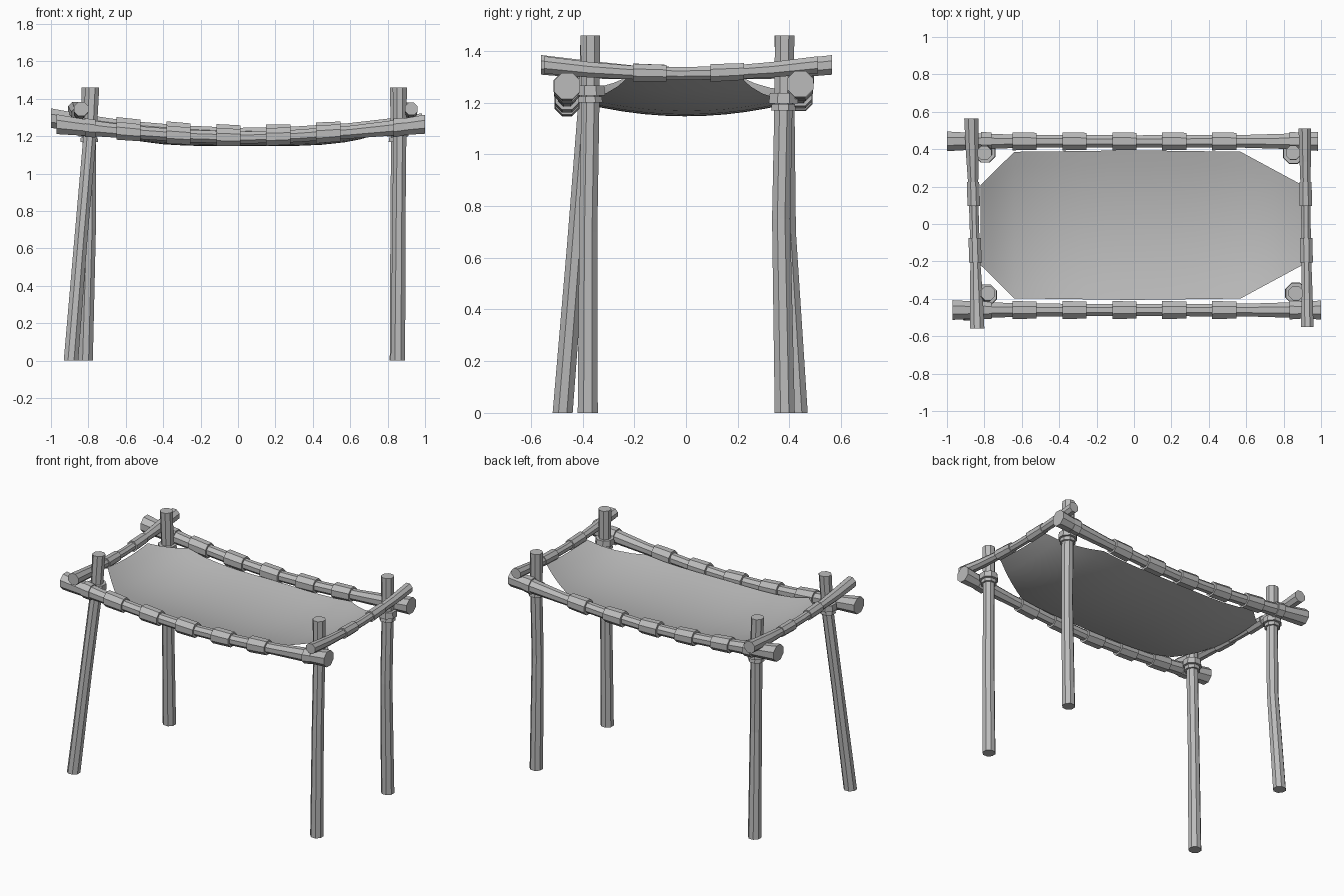
import bpy, bmesh, math
from mathutils import Vector

cube = bpy.data.objects.get("Cube")
if cube:
    bpy.data.objects.remove(cube, do_unlink=True)

grey = bpy.data.materials.new("plain_grey")
grey.use_nodes = True
colour = (0.5, 0.5, 0.5, 1)
grey.diffuse_color = colour
grey.node_tree.nodes["Principled BSDF"].inputs["Base Color"].default_value = colour

SIDES = 8


def add_object(name, bm):
    bmesh.ops.recalc_face_normals(bm, faces=bm.faces)
    mesh = bpy.data.meshes.new(name)
    bm.to_mesh(mesh)
    bm.free()
    mesh.materials.append(grey)
    obj = bpy.data.objects.new(name, mesh)
    bpy.context.collection.objects.link(obj)
    return obj


def tube(name, axis, points, radii):
    """Capped faceted pole whose rings lie square to the given axis (0, 1 or 2)."""
    bm = bmesh.new()
    rings = []
    for point, radius in zip(points, radii):
        ring = []
        for i in range(SIDES):
            a = math.tau * (i + 0.5) / SIDES
            offset = Vector((0, 0, 0))
            offset[(axis + 1) % 3] = radius * math.cos(a)
            offset[(axis + 2) % 3] = radius * math.sin(a)
            ring.append(bm.verts.new(Vector(point) + offset))
        rings.append(ring)
    for lower, upper in zip(rings, rings[1:]):
        for i in range(SIDES):
            j = (i + 1) % SIDES
            bm.faces.new((lower[i], lower[j], upper[j], upper[i]))
    bm.faces.new(rings[0])
    bm.faces.new(rings[-1])
    return add_object(name, bm)


def along(points, axis, value):
    """Point on a polyline where the given coordinate equals value."""
    for a, b in zip(points, points[1:]):
        if a[axis] <= value <= b[axis]:
            t = (value - a[axis]) / (b[axis] - a[axis])
            return Vector(a).lerp(Vector(b), t)
    return Vector(points[-1])


def sleeve(name, axis, path, centre, width, radius):
    ends = [along(path, axis, centre + s * width / 2) for s in (-1, 1)]
    tube(name, axis, ends, (radius, radius * 0.95))


# Posts, slightly crooked, each with two rope rings below the rails
posts = {
    "front_right": [(-0.893, -0.477, 0), (-0.84, -0.425, 0.65), (-0.79, -0.38, 1.22), (-0.78, -0.37, 1.46)],
    "back_right": [(-0.815, 0.432, 0), (-0.795, 0.39, 0.7), (-0.795, 0.385, 1.15), (-0.80, 0.38, 1.46)],
    "front_left": [(0.855, -0.38, 0), (0.86, -0.378, 0.7), (0.865, -0.37, 1.2), (0.865, -0.37, 1.46)],
    "back_left": [(0.85, 0.382, 0), (0.85, 0.368, 0.75), (0.853, 0.376, 1.15), (0.85, 0.382, 1.46)],
}
for name, path in posts.items():
    tube(name + "_post", 2, path, (0.042, 0.038, 0.038, 0.041))
    base = 1.17 if name.startswith("back") else 1.2
    for i, radius in enumerate((0.051, 0.061)):
        sleeve(f"{name}_post_rope_{i}", 2, path, base + 0.012 + i * 0.035, 0.024 + i * 0.016, radius)


# Long rails, sagging in the middle, with cloth sleeves and post lashings
steps = (-1, -0.82, -0.6, -0.3, 0, 0.3, 0.6, 0.82, 1)
rail_radii = (0.057, 0.046, 0.037, 0.036, 0.035, 0.036, 0.037, 0.044, 0.055)
for side, y, x0, x1, low, lift in (
    ("front", -0.46, -0.97, 1.0, 1.192, 0.0),
    ("back", 0.442, -1.0, 0.985, 1.212, -0.012),
):
    path = []
    for s in steps:
        x = (x0 + x1) / 2 + s * (x1 - x0) / 2
        path.append((x, y, low + 0.072 * abs(s) ** 1.7 + lift * s))
    tube(side + "_rail", 0, path, rail_radii)
    for i in range(5):
        sleeve(f"{side}_sleeve_{i}", 0, path, -0.585 + i * 0.267, 0.13, 0.052)
    for i, x in enumerate((-0.79, 0.86)):
        sleeve(f"{side}_lashing_{i}", 0, path, x, 0.055, 0.054)

# Short end rails resting on the long ones
for side, xf, xb, y0, y1, r in (
    ("right", -0.838, -0.87, -0.56, 0.565, 0.041),
    ("left", 0.927, 0.913, -0.55, 0.51, 0.036),
):
    path = []
    for i in range(7):
        t = i / 6
        s = 2 * t - 1
        path.append((xf + (xb - xf) * t, y0 + (y1 - y0) * t, 1.312 + 0.034 * s * s))
    tube(side + "_end_rail", 1, path, (r, r * 0.9, 0.028, 0.027, 0.028, r * 0.9, r))
    for i, y in enumerate((-0.14, 0.16)):
        sleeve(f"{side}_end_sleeve_{i}", 1, path, y, 0.13, 0.037)

# Sagging cloth with clipped corners
columns = [-0.82, -0.76, -0.7, -0.64] + [-0.64 + 1.21 * i / 10 for i in range(1, 11)]
columns += [0.65, 0.74, 0.82, 0.9]
bm = bmesh.new()
grid = []
for x in columns:
    if x < -0.64:
        clip = (-0.64 - x) / 0.18
    else:
        clip = max(0, (x - 0.57) / 0.33)
    half = 0.392 - 0.178 * clip + 0.008 * (1 - min(1, abs(x) / 0.6))
    u = (x - 0.04) / 0.86
    row = []
    for j in range(11):
        v = j / 5 - 1
        y = -0.006 + half * v
        z = 1.147 + 0.05 * (y / 0.4) ** 2 + 0.14 * abs(u) ** 4
        row.append(bm.verts.new((x, y, z)))
    grid.append(row)
for a, b in zip(grid, grid[1:]):
    for j in range(10):
        bm.faces.new((a[j], b[j], b[j + 1], a[j + 1]))
cloth = add_object("cloth", bm)
for polygon in cloth.data.polygons:
    polygon.use_smooth = True
